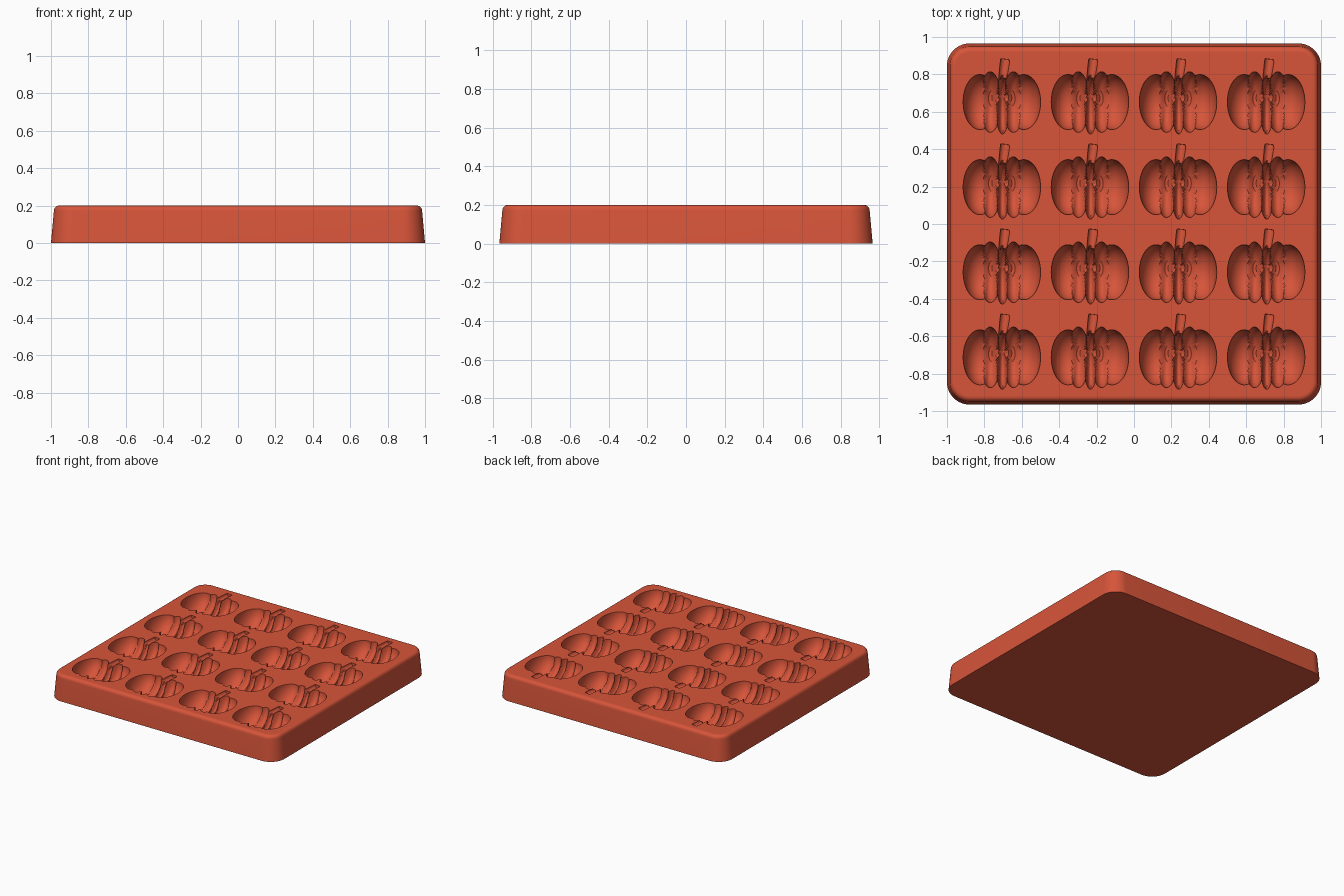
import bpy, bmesh, math
from mathutils import Vector

if "Cube" in bpy.data.objects:
    bpy.data.objects.remove(bpy.data.objects["Cube"], do_unlink=True)

TOP = 0.2
HALF_X, HALF_Y, CORNER = 1.0, 0.965, 0.12
ARC = 12                                   # segments per rounded corner
SIDE, RINGS = 72, 18                       # cavity resolution
CELL_X, CELL_LOW, CELL_HIGH = 0.2105, -0.18, 0.232
COLUMNS = [(i - 1.5) * 0.471 for i in range(4)]
ROWS = [i * 0.455 - 0.71 for i in range(4)]

# Pumpkin lobes: centre x, centre y, then radii in x, y and depth
LOBES = [(0.003, -0.022, 0.036, 0.152, 0.152)]
for side in (-1, 1):
    LOBES.append((side * 0.062, -0.003, 0.058, 0.162, 0.145))
    LOBES.append((side * 0.117, -0.003, 0.09, 0.147, 0.128))

# Leaning, flaring stalk
STEM_START, STEM_END = Vector((-0.002, 0.07)), Vector((0.018, 0.226))
STEM_LENGTH = (STEM_END - STEM_START).length
STEM_AXIS = (STEM_END - STEM_START).normalized()


def depth(p):
    """Depth of the pumpkin hollow below the tray surface."""
    deepest = 0
    for x, y, rx, ry, rz in LOBES:
        h = 1 - ((p.x - x) / rx) ** 2 - ((p.y - y) / ry) ** 2
        if h > 0:
            deepest = max(deepest, rz * math.sqrt(h))
    q = p - STEM_START
    along = q.dot(STEM_AXIS)
    if 0 < along < STEM_LENGTH:
        radius = 0.02 + 0.006 * along / STEM_LENGTH
        h = radius ** 2 - q.cross(STEM_AXIS) ** 2
        if h > 0:
            deepest = max(deepest, math.sqrt(h))
    return deepest


def rim_fraction(centre, border):
    """Where the hollow's outline lies on the line from centre to border."""
    outside = 1.0
    while depth(centre.lerp(border, outside - 0.005)) == 0:
        outside -= 0.005
    inside = outside - 0.005
    for _ in range(12):
        middle = (inside + outside) / 2
        if depth(centre.lerp(border, middle)) > 0:
            inside = middle
        else:
            outside = middle
    return outside


def bridge(bm, inner, outer):
    for i in range(len(inner)):
        j = (i + 1) % len(inner)
        bm.faces.new((inner[i], outer[i], outer[j], inner[j]))


def cavity_mesh():
    """One rectangular patch of tray surface with a pumpkin hollow in it."""
    bm = bmesh.new()
    centre = Vector((0, (CELL_LOW + CELL_HIGH) / 2))
    corners = [Vector(c) for c in ((CELL_X, CELL_HIGH), (-CELL_X, CELL_HIGH),
                                   (-CELL_X, CELL_LOW), (CELL_X, CELL_LOW))]
    border = [corners[k].lerp(corners[(k + 1) % 4], i / SIDE)
              for k in range(4) for i in range(SIDE)]
    rims = [centre.lerp(b, rim_fraction(centre, b)) for b in border]
    loops = []
    for ring in range(1, RINGS):
        t = math.sin(ring / RINGS * math.pi / 2)
        points = [centre.lerp(r, t) for r in rims]
        loops.append([bm.verts.new((p.x, p.y, TOP - depth(p))) for p in points])
    for points in (rims, border):
        loops.append([bm.verts.new((p.x, p.y, TOP)) for p in points])
    for inner, outer in zip(loops, loops[1:]):
        bridge(bm, inner, outer)
    bottom = bm.verts.new((centre.x, centre.y, TOP - depth(centre)))
    first = loops[0]
    for i in range(len(first)):
        bm.faces.new((bottom, first[i], first[(i + 1) % len(first)]))
    mesh = bpy.data.meshes.new("pumpkin_cavity")
    bm.to_mesh(mesh)
    bm.free()
    return mesh


def rounded_ring(bm, inset, z):
    radius = CORNER - inset
    verts = []
    for corner, (sx, sy) in enumerate(((1, 1), (-1, 1), (-1, -1), (1, -1))):
        for step in range(ARC + 1):
            a = (corner + step / ARC) * math.pi / 2
            verts.append(bm.verts.new((sx * (HALF_X - CORNER) + radius * math.cos(a),
                                       sy * (HALF_Y - CORNER) + radius * math.sin(a), z)))
    return verts


def rectangle(bm, x0, x1, y0, y1):
    return [bm.verts.new((x, y, TOP)) for x, y in ((x1, y1), (x0, y1), (x0, y0), (x1, y0))]


# Tray body: tapered walls, rounded corners and a rolled top edge
bm = bmesh.new()
profile = [(0, 0), (0.015, 0.165)]
for i in range(7):
    a = i / 6 * math.pi / 2
    profile.append((0.016 + 0.028 * (1 - math.cos(a)), TOP - 0.028 * (1 - math.sin(a))))
profile.append((0.05, TOP))
rings = [rounded_ring(bm, inset, z) for inset, z in profile]
for low, high in zip(rings, rings[1:]):
    bridge(bm, high, low)
bm.faces.new(rings[0][::-1])

# Flat frame between the rolled edge and the cavities
rim = rings[-1]
left, right = COLUMNS[0] - CELL_X, COLUMNS[-1] + CELL_X
front, back = ROWS[0] + CELL_LOW, ROWS[-1] + CELL_HIGH
frame = rectangle(bm, left, right, front, back)
for k in range(4):
    start = k * (ARC + 1) + ARC // 2
    outer = [rim[(start + i) % len(rim)] for i in range(ARC + 2)]
    bm.faces.new(outer + [frame[(k + 1) % 4], frame[k]])

# Flat strips between the cavities
for a, b in zip(COLUMNS, COLUMNS[1:]):
    bm.faces.new(rectangle(bm, a + CELL_X, b - CELL_X, front, back))
for x in COLUMNS:
    for a, b in zip(ROWS, ROWS[1:]):
        bm.faces.new(rectangle(bm, x - CELL_X, x + CELL_X, a + CELL_HIGH, b + CELL_LOW))

# Four by four grid of pumpkin cavities
cavity = cavity_mesh()
for x in COLUMNS:
    for y in ROWS:
        before = len(bm.verts)
        bm.from_mesh(cavity)
        bmesh.ops.translate(bm, verts=list(bm.verts)[before:], vec=(x, y, 0))
bpy.data.meshes.remove(cavity)
bmesh.ops.remove_doubles(bm, verts=bm.verts[:], dist=0.00001)
bm.normal_update()
mesh = bpy.data.meshes.new("mould_tray")
bm.to_mesh(mesh)
bm.free()
tray = bpy.data.objects.new("mould_tray", mesh)
bpy.context.scene.collection.objects.link(tray)

# Terracotta red silicone
color = (0.68, 0.09, 0.042, 1)
material = bpy.data.materials.new("terracotta_red")
material.use_nodes = True
material.diffuse_color = color
material.node_tree.nodes["Principled BSDF"].inputs["Base Color"].default_value = color
mesh.materials.append(material)

bpy.ops.object.select_all(action="DESELECT")
tray.select_set(True)
bpy.context.view_layer.objects.active = tray
bpy.ops.object.shade_smooth_by_angle(angle=math.radians(30))
